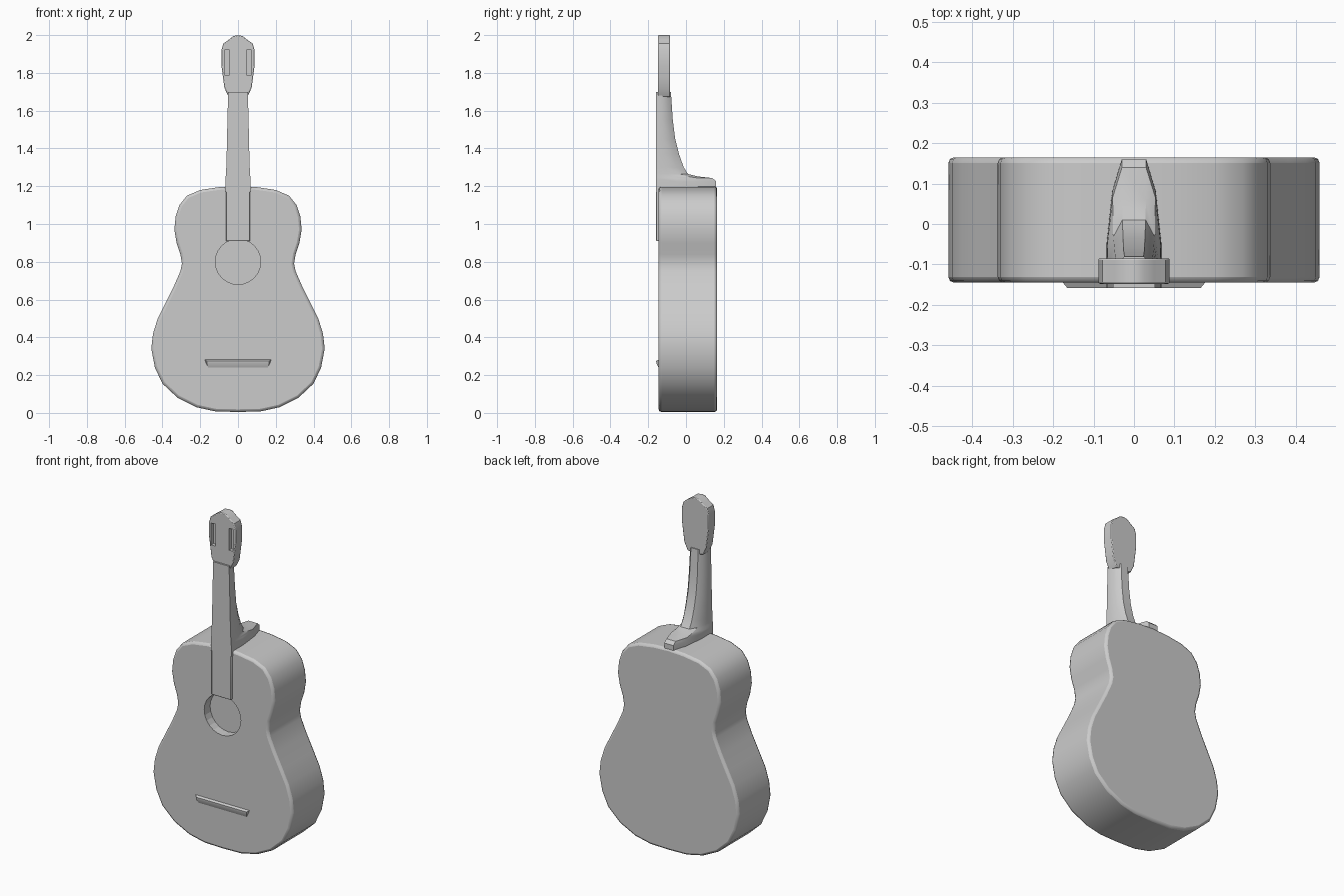
import bpy, bmesh, math

old = bpy.data.objects.get("Cube")
if old:
    bpy.data.objects.remove(old)

grey = bpy.data.materials.new("plain_grey")
grey.use_nodes = True
grey.diffuse_color = (0.6, 0.6, 0.6, 1)
grey.node_tree.nodes["Principled BSDF"].inputs["Base Color"].default_value = (0.6, 0.6, 0.6, 1)


def finish(bm, name):
    bmesh.ops.recalc_face_normals(bm, faces=bm.faces)
    mesh = bpy.data.meshes.new(name)
    bm.to_mesh(mesh)
    bm.free()
    mesh.materials.append(grey)
    ob = bpy.data.objects.new(name, mesh)
    bpy.context.collection.objects.link(ob)
    return ob


def mirrored(half):
    # closed outline from right-hand points listed bottom to top
    return half + [(-x, z) for x, z in reversed(half) if x > 0]


def slab(name, outline, front, back, bevel=0.0):
    bm = bmesh.new()
    face = bm.faces.new([bm.verts.new((x, front, z)) for x, z in outline])
    out = bmesh.ops.extrude_face_region(bm, geom=[face])
    moved = [g for g in out["geom"] if isinstance(g, bmesh.types.BMVert)]
    bmesh.ops.translate(bm, verts=moved, vec=(0, back - front, 0))
    ob = finish(bm, name)
    if bevel:
        mod = ob.modifiers.new("soft_rim", "BEVEL")
        mod.width, mod.segments, mod.angle_limit = bevel, 2, math.radians(50)
    return ob


def carve(ob, cutter):
    mod = ob.modifiers.new("carve", "BOOLEAN")
    mod.object, mod.operation, mod.solver = cutter, "DIFFERENCE", "EXACT"
    cutter.hide_render = True
    cutter.hide_viewport = True
    cutter.display_type = "WIRE"


def shade(ob):
    bpy.ops.object.select_all(action="DESELECT")
    ob.select_set(True)
    bpy.context.view_layer.objects.active = ob
    bpy.ops.object.shade_smooth_by_angle(angle=math.radians(30))


def rect(x0, x1, z0, z1):
    return [(x0, z0), (x1, z0), (x1, z1), (x0, z1)]


# Hourglass body with a recessed round sound hole
body = slab("body", mirrored([
    (0, .005), (.12, .008), (.22, .03), (.32, .08), (.4, .155), (.44, .24),
    (.459, .34), (.45, .42), (.425, .5), (.385, .58), (.34, .67), (.305, .75),
    (.297, .79), (.305, .84), (.325, .9), (.337, .97), (.33, 1.04), (.31, 1.1),
    (.27, 1.15), (.2, 1.18), (.1, 1.195), (0, 1.2)]), -.145, .165, .014)
circle = [(.12 * math.cos(math.tau * i / 24), .8 + .12 * math.sin(math.tau * i / 24))
          for i in range(24)]
hole = slab("sound_hole_cutter", circle, -.2, -.09)
carve(body, hole)

# Fingerboard lying on the body
fingerboard = slab("fingerboard", rect(-.064, .064, .91, 1.21), -.158, -.13, .004)

# Neck lofted from rounded sections, sweeping back into the heel: z, half width, back y
sections = [(1.17, .068, .16), (1.225, .067, .16), (1.243, .066, .14), (1.252, .065, .06),
            (1.265, .064, .01), (1.3, .062, -.012), (1.37, .06, -.037),
            (1.45, .058, -.057), (1.55, .056, -.07), (1.7, .052, -.08)]
bm = bmesh.new()
rings = []
for z, w, back in sections:
    deep = back + .158
    shape = [(-1, 0), (-1, .35), (-.8, .75), (-.45, 1), (.45, 1), (.8, .75), (1, .35), (1, 0)]
    rings.append([bm.verts.new((w * u, -.158 + deep * v, z)) for u, v in shape])
for a, b in zip(rings, rings[1:]):
    for i in range(len(a)):
        j = (i + 1) % len(a)
        bm.faces.new((a[i], a[j], b[j], b[i]))
bm.faces.new(rings[0])
bm.faces.new(rings[-1])
neck = finish(bm, "neck")

# Headstock with two shallow tuner slots
headstock = slab("headstock", mirrored([
    (0, 1.665), (.05, 1.675), (.072, 1.72), (.08, 1.78), (.088, 1.84), (.088, 1.92),
    (.078, 1.955), (.05, 1.975), (.025, 1.995), (0, 2)]), -.148, -.085, .004)
slots = [slab(side + "_slot_cutter", rect(s * .058 - .014, s * .058 + .014, 1.79, 1.92), -.2, -.125)
         for side, s in (("left", 1), ("right", -1))]
for slot in slots:
    carve(headstock, slot)

# Wedge-shaped bridge
bm = bmesh.new()
ends = [[bm.verts.new((s * x, y, z)) for x, y, z in
         ((.18, -.14, .285), (.165, -.158, .275), (.165, -.157, .262), (.155, -.14, .23))]
        for s in (-1, 1)]
for i in range(4):
    j = (i + 1) % 4
    bm.faces.new((ends[0][i], ends[0][j], ends[1][j], ends[1][i]))
for end in ends:
    bm.faces.new(end)
bridge = finish(bm, "bridge")

for part in (body, fingerboard, neck, headstock, bridge):
    shade(part)
